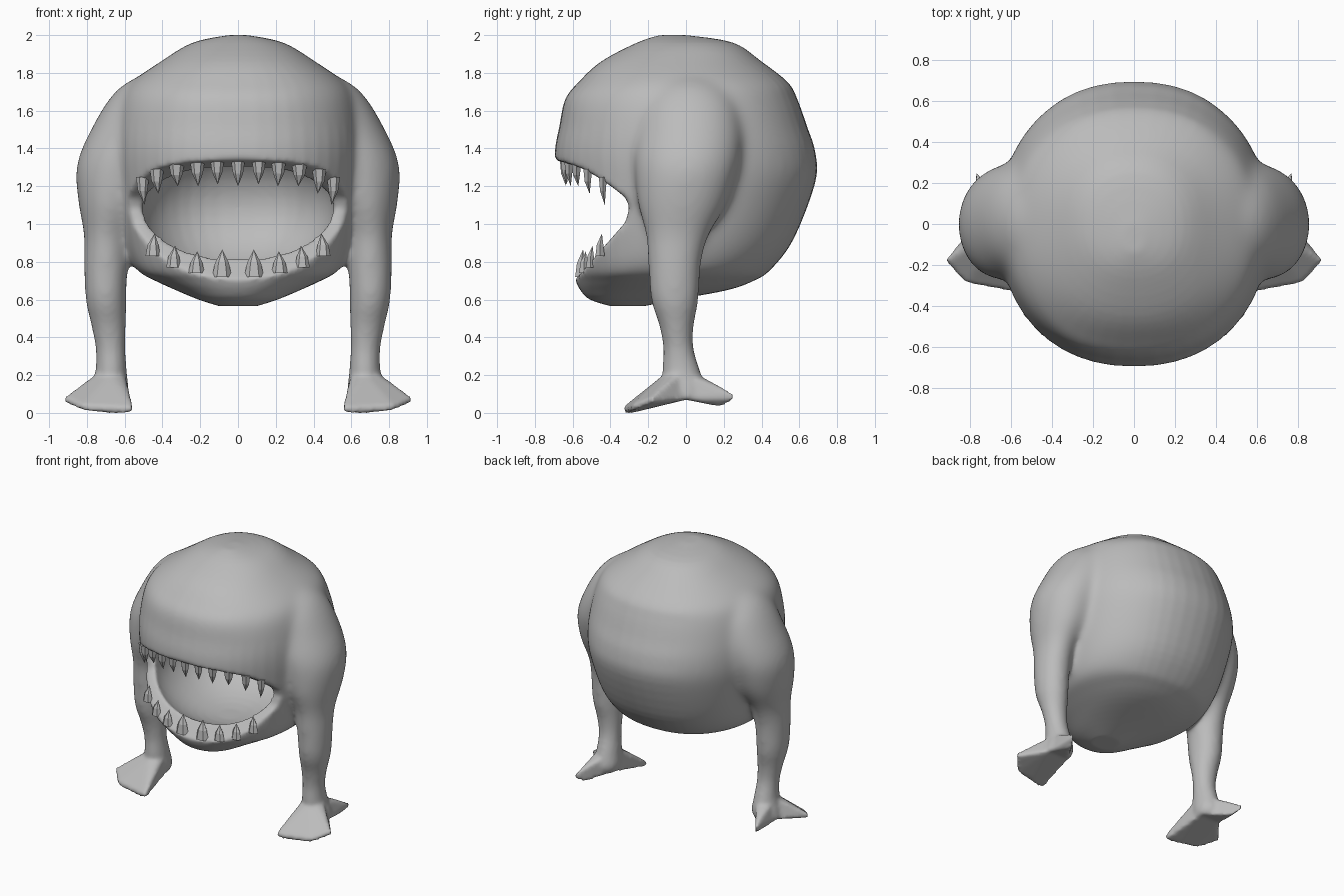
import bpy, bmesh, math
from mathutils import Vector

if "Cube" in bpy.data.objects:
    bpy.data.objects.remove(bpy.data.objects["Cube"])

skin = bpy.data.materials.new("grey_skin")
skin.diffuse_color = (0.5, 0.5, 0.5, 1)
skin.use_nodes = True
skin.node_tree.nodes["Principled BSDF"].inputs["Base Color"].default_value = skin.diffuse_color


def make(name, bm):
    bmesh.ops.recalc_face_normals(bm, faces=bm.faces)
    me = bpy.data.meshes.new(name)
    bm.to_mesh(me)
    bm.free()
    ob = bpy.data.objects.new(name, me)
    me.materials.append(skin)
    bpy.context.collection.objects.link(ob)
    return ob


def refine(rows, k=4):
    """Catmull-Rom interpolation between the given rows."""
    rows = [Vector(r) for r in rows]
    out = []
    for i in range(len(rows) - 1):
        p0, p1, p2 = rows[max(i - 1, 0)], rows[i], rows[i + 1]
        p3 = rows[min(i + 2, len(rows) - 1)]
        for j in range(k):
            t = j / k
            out.append(p1 + 0.5 * t * ((p2 - p0) + t * ((2 * p0 - 5 * p1 + 4 * p2 - p3)
                                                        + t * (3 * (p1 - p2) + p3 - p0))))
    return out + [rows[-1]]


def loft(name, rings, n=32, power=2.0):
    """Stack of horizontal super-ellipses: (cx, cy, z, rx, ry)."""
    bm = bmesh.new()
    loops = []
    for cx, cy, z, rx, ry in rings:
        loop = []
        for i in range(n):
            a = 2 * math.pi * i / n
            c, s = math.cos(a), math.sin(a)
            loop.append(bm.verts.new((
                cx + rx * math.copysign(abs(c) ** (2 / power), c),
                cy + ry * math.copysign(abs(s) ** (2 / power), s), z)))
        loops.append(loop)
    for a, b in zip(loops, loops[1:]):
        for i in range(n):
            j = (i + 1) % n
            bm.faces.new((a[i], a[j], b[j], b[i]))
    bm.faces.new(loops[0])
    bm.faces.new(loops[-1])
    return make(name, bm)


def hull(name, pts):
    bm = bmesh.new()
    for p in pts:
        bm.verts.new(p)
    out = bmesh.ops.convex_hull(bm, input=bm.verts)
    bmesh.ops.delete(bm, geom=list({v for v in out["geom_interior"] + out["geom_unused"]
                                    if isinstance(v, bmesh.types.BMVert)}), context='VERTS')
    return make(name, bm)


def apply(ob, kind, **kw):
    m = ob.modifiers.new(kind.title(), kind)
    for k, v in kw.items():
        setattr(m, k, v)
    bpy.context.view_layer.objects.active = ob
    bpy.ops.object.modifier_apply(modifier=m.name)


# Round body: (z, front y, back y, half width)
slices = [(0.565, -0.40, -0.22, 0.10), (0.60, -0.51, -0.05, 0.21), (0.65, -0.56, 0.22, 0.33),
          (0.70, -0.585, 0.36, 0.44), (0.76, -0.605, 0.45, 0.54), (0.92, -0.64, 0.57, 0.60),
          (1.22, -0.685, 0.685, 0.65), (1.38, -0.695, 0.685, 0.66), (1.52, -0.67, 0.64, 0.65),
          (1.66, -0.64, 0.59, 0.62), (1.75, -0.57, 0.54, 0.565), (1.86, -0.45, 0.40, 0.41),
          (1.96, -0.26, 0.25, 0.24), (2.0, -0.14, 0.0, 0.05)]
body = loft("body", refine([(0, (f + b) / 2, z, w, (b - f) / 2) for z, f, b, w in slices]), 48, 2.2)

# Mouth cutters: open wedge between the jaws, and the throat pocket
bm = bmesh.new()
wedge = [(-0.30, 1.09), (-0.32, 1.14), (-0.39, 1.195), (-0.47, 1.25), (-0.55, 1.295), (-0.63, 1.322),
         (-0.72, 1.345), (-1.0, 1.36), (-1.0, 0.25), (-0.60, 0.69), (-0.46, 0.85), (-0.32, 1.01)]
face = bm.faces.new([bm.verts.new((-0.9, y, z)) for y, z in wedge])
ext = bmesh.ops.extrude_face_region(bm, geom=[face])
bmesh.ops.translate(bm, vec=(1.8, 0, 0), verts=[v for v in ext["geom"] if isinstance(v, bmesh.types.BMVert)])
jaw_cutter = make("jaw_cutter", bm)
pocket = []
for i in range(1, 24):
    a = math.pi * i / 24
    s = math.sin(a) ** 0.9
    pocket.append((0, -0.10, 1.09 - 0.38 * math.cos(a), 0.525 * s, 0.55 * s))
throat_cutter = loft("throat_cutter", pocket, 40, 2.2)

# Limbs: shoulder running down to the ankle, then a webbed foot
limb = [(0.46, 0.02, 1.78, 0.07, 0.10), (0.48, 0.02, 1.73, 0.14, 0.18), (0.51, 0.02, 1.64, 0.19, 0.25),
        (0.55, 0.02, 1.50, 0.23, 0.28), (0.60, 0.01, 1.37, 0.24, 0.285), (0.64, 0.0, 1.26, 0.22, 0.27),
        (0.67, -0.02, 1.10, 0.175, 0.235), (0.695, -0.045, 0.94, 0.122, 0.17),
        (0.698, -0.06, 0.80, 0.12, 0.145), (0.70, -0.06, 0.62, 0.11, 0.13),
        (0.685, -0.05, 0.46, 0.09, 0.09), (0.675, -0.04, 0.34, 0.078, 0.08),
        (0.672, -0.025, 0.22, 0.083, 0.10), (0.68, -0.01, 0.13, 0.10, 0.11), (0.69, -0.01, 0.08, 0.10, 0.10)]
ankle = [(0.672 + 0.075 * math.cos(a), -0.03 + 0.08 * math.sin(a), 0.21)
         for a in [i * math.pi / 4 for i in range(8)]]
web = [(0.555, -0.335, 0.0), (0.68, -0.295, -0.002), (0.82, -0.285, 0.013), (0.92, -0.18, 0.053)]
heel = [(0.77, 0.255, 0.072), (0.73, 0.20, 0.03)]
sole = [(0.60, 0.0, 0.07), (0.78, 0.0, 0.07)]
thick = lambda pts, t: pts + [(x, y, z + t) for x, y, z in pts]

parts = []
for s in (1, -1):
    flip = lambda pts: [(s * p[0],) + tuple(p[1:]) for p in pts]
    leg = loft("leg", flip(refine(limb)), 24)
    apply(leg, 'BOOLEAN', operation='DIFFERENCE', solver='EXACT', object=throat_cutter)
    parts += [leg, hull("front_web", flip(ankle[4:] + ankle[:1] + thick(web, 0.03) + sole)),
              hull("heel", flip(ankle[:5] + thick(heel, 0.03) + sole))]
for cutter in (jaw_cutter, throat_cutter):
    apply(body, 'BOOLEAN', operation='DIFFERENCE', solver='EXACT', object=cutter)

# Fuse everything into one skin
bpy.ops.object.select_all(action='DESELECT')
for ob in parts + [body]:
    ob.select_set(True)
bpy.context.view_layer.objects.active = body
bpy.ops.object.join()
apply(body, 'REMESH', mode='VOXEL', voxel_size=0.0145, use_smooth_shade=True)
apply(body, 'SMOOTH', factor=0.5, iterations=5)

# Blend the shoulders into the body, away from the lips and feet
blend = body.vertex_groups.new(name="blend")
for v in body.data.vertices:
    x, y, z = v.co
    w = min(1, max(0, (y + 0.33) / 0.12)) * min(1, max(0, (z - 0.55) / 0.15))
    if z > 1.5:
        w = max(w, min(1, (z - 1.5) / 0.1))
    if abs(x) > 0.3 and w > 0:
        blend.add([v.index], w * min(1, (abs(x) - 0.3) / 0.15), 'REPLACE')
apply(body, 'SMOOTH', factor=0.5, iterations=70, vertex_group="blend")
body.data.materials.clear()
body.data.materials.append(skin)
for cutter in (jaw_cutter, throat_cutter):
    bpy.data.objects.remove(cutter)


# Teeth: (x, y, base z, tip z, radius)
def tooth(name, x, y, z0, z1, r):
    bm = bmesh.new()
    bands = [[bm.verts.new((x + r * k * math.cos(a), y + 0.7 * r * k * math.sin(a), z0 + (z1 - z0) * t))
              for a in [i * math.pi / 3 for i in range(6)]] for k, t in ((1, 0), (0.72, 0.5))]
    tip = bm.verts.new((x * 0.98, y + 0.01, z1))
    bm.faces.new(bands[0])
    for i in range(6):
        j = (i + 1) % 6
        bm.faces.new((bands[0][i], bands[0][j], bands[1][j], bands[1][i]))
        bm.faces.new((bands[1][i], bands[1][j], tip))
    make(name, bm)


upper = [(0, -0.645, 1.335, 1.20, 0.037), (0.11, -0.64, 1.335, 1.21, 0.037), (0.215, -0.62, 1.335, 1.20, 0.04),
         (0.325, -0.58, 1.32, 1.20, 0.042), (0.43, -0.52, 1.29, 1.16, 0.038), (0.505, -0.44, 1.25, 1.10, 0.035)]
lower = [(0.085, -0.555, 0.72, 0.865, 0.052), (0.22, -0.54, 0.74, 0.855, 0.043),
         (0.34, -0.505, 0.77, 0.885, 0.04), (0.45, -0.455, 0.83, 0.95, 0.04)]
for name, rows in (("upper_tooth", upper), ("lower_tooth", lower)):
    for x, *rest in rows:
        for s in ((1, -1) if x else (1,)):
            tooth(name, s * x, *rest)
